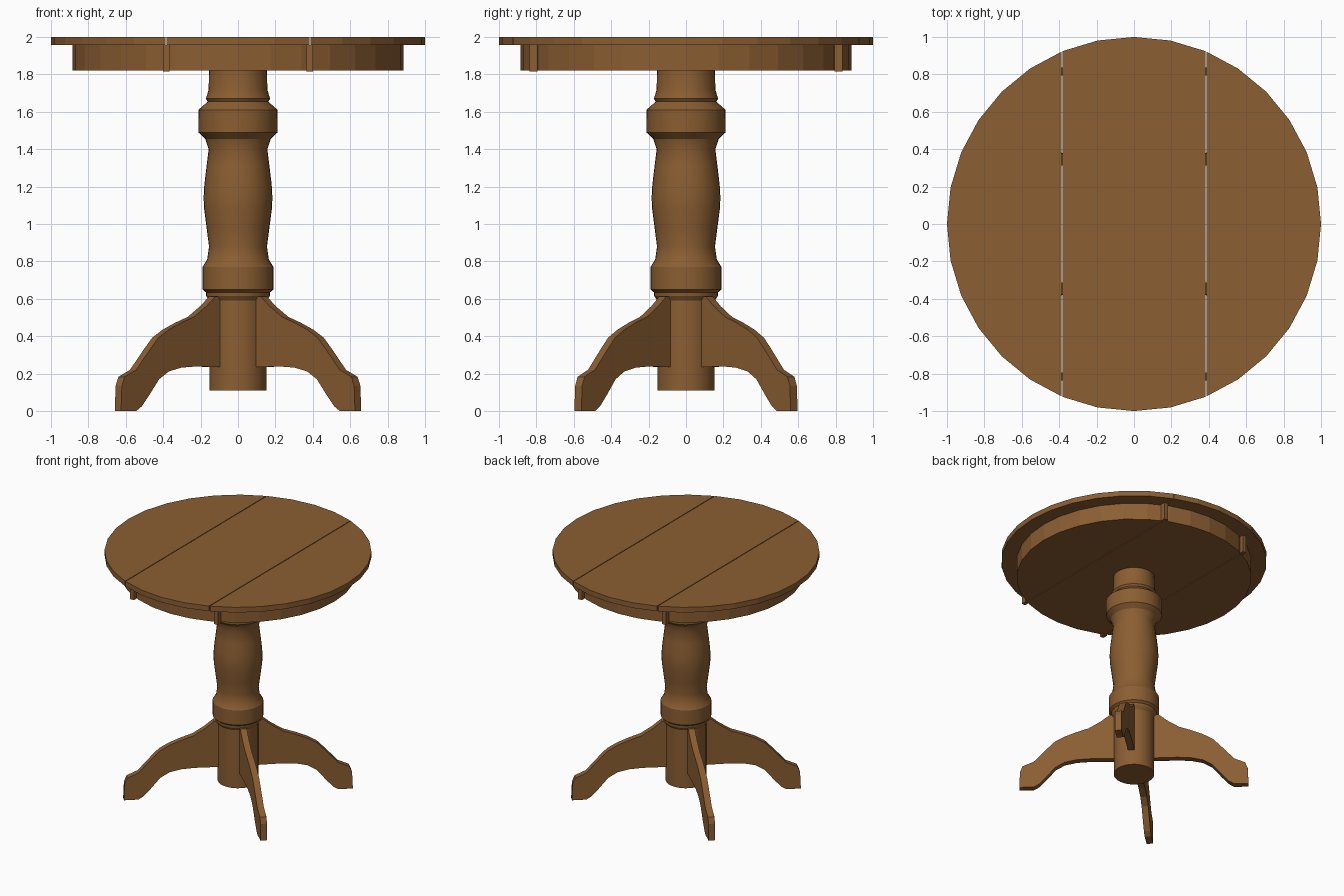
import bpy, bmesh, math
from mathutils import Vector, Matrix

if "Cube" in bpy.data.objects:
    bpy.data.objects.remove(bpy.data.objects["Cube"])

wood = bpy.data.materials.new("brown wood")
wood.diffuse_color = (0.258, 0.112, 0.032, 1)
wood.use_nodes = True
wood.node_tree.nodes["Principled BSDF"].inputs["Base Color"].default_value = wood.diffuse_color


def finish(name, bm):
    bmesh.ops.recalc_face_normals(bm, faces=bm.faces[:])
    me = bpy.data.meshes.new(name)
    bm.to_mesh(me)
    bm.free()
    me.materials.append(wood)
    ob = bpy.data.objects.new(name, me)
    bpy.context.collection.objects.link(ob)
    return ob


def prism(bm, pts, vec):
    face = bm.faces.new([bm.verts.new(p) for p in pts])
    ext = bmesh.ops.extrude_face_region(bm, geom=[face])
    verts = [g for g in ext["geom"] if isinstance(g, bmesh.types.BMVert)]
    bmesh.ops.translate(bm, verts=verts, vec=vec)


def disc_panel(name, r, z0, z1, x0, x1):
    """32-sided disc kept only between x0 and x1."""
    bm = bmesh.new()
    ring = [math.tau * i / 32 for i in range(32)]
    prism(bm, [(r * math.cos(a), r * math.sin(a), z0) for a in ring], (0, 0, z1 - z0))
    for x, n in ((x0, -1), (x1, 1)):
        if abs(x) < r:
            bmesh.ops.bisect_plane(bm, geom=bm.verts[:] + bm.edges[:] + bm.faces[:],
                                   plane_co=(x, 0, 0), plane_no=(n, 0, 0), clear_outer=True)
            bmesh.ops.holes_fill(bm, edges=[e for e in bm.edges if e.is_boundary])
    return finish(name, bm)


def box(name, c, s):
    bm = bmesh.new()
    bmesh.ops.create_cube(bm, size=1, matrix=Matrix.Translation(c) @ Matrix.Diagonal((*s, 1)))
    return finish(name, bm)


# Table top and apron, each in three panels with narrow gaps
S, G = 0.384, 0.003
for label, x0, x1 in (("left", -2, -S - G), ("middle", -S + G, S - G), ("right", S + G, 2)):
    disc_panel(label + "_top_panel", 1.0, 1.957, 2.0, x0, x1)
    disc_panel(label + "_apron_panel", 0.885, 1.82, 1.957, x0, x1)

# Cover strips on the apron joints and pegs across the gaps
for x in (-S, S):
    for y in (-1, 1):
        box("apron_strip", (x, y * 0.816, 1.886), (0.034, 0.042, 0.142))
        box("joint_peg", (x, y * 0.345, 1.89), (0.05, 0.065, 0.04))

# Turned column
profile = [(0, .11), (.153, .11), (.153, .59), (.17, .615), (.172, .635), (.19, .65),
           (.19, .77), (.165, .81), (.155, .88), (.168, .98), (.181, 1.08), (.184, 1.14),
           (.18, 1.21), (.168, 1.31), (.157, 1.4), (.175, 1.455), (.21, 1.488), (.212, 1.61),
           (.178, 1.64), (.162, 1.655), (.172, 1.67), (.165, 1.69), (.157, 1.72), (.155, 1.825), (0, 1.825)]
bm = bmesh.new()
vs = [bm.verts.new((r, 0, z)) for r, z in profile]
es = [bm.edges.new(p) for p in zip(vs, vs[1:])]
bmesh.ops.spin(bm, geom=vs + es, cent=(0, 0, 0), axis=(0, 0, 1), angle=math.tau, steps=32)
bmesh.ops.remove_doubles(bm, verts=bm.verts[:], dist=0.0005)
column = finish("column", bm)
bpy.context.view_layer.objects.active = column
column.select_set(True)
bpy.ops.object.shade_smooth_by_angle(angle=math.radians(25))

# Four splayed legs
leg = [(.1, .235), (.1, .615), (.185, .613), (.25, .56), (.34, .503), (.43, .472), (.52, .435),
       (.595, .392), (.655, .33), (.755, .22), (.838, .183), (.858, .135), (.864, 0), (.755, 0),
       (.715, .025), (.665, .08), (.59, .17), (.52, .212), (.43, .232), (.33, .238)]
T = 0.05
for a in (42, 138, 222, 318):
    bm = bmesh.new()
    prism(bm, [(r, -T / 2, z) for r, z in leg], (0, T, 0))
    bm.transform(Matrix.Rotation(math.radians(a), 4, "Z"))
    finish("leg", bm)
